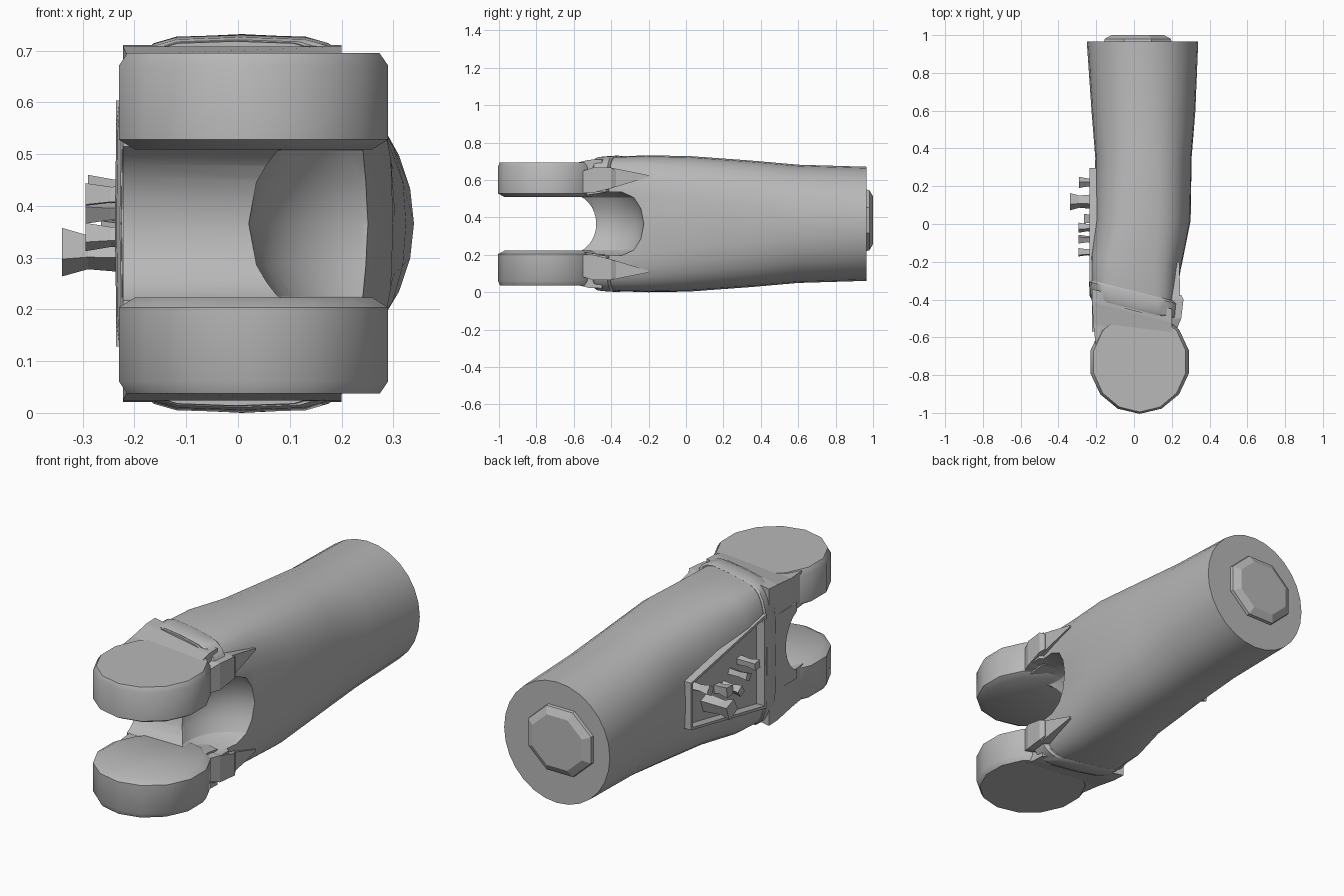
import bpy, bmesh, math

if "Cube" in bpy.data.objects:
    bpy.data.objects.remove(bpy.data.objects["Cube"], do_unlink=True)

MID = 0.366      # height of the mirror plane
SLANT = -0.25    # slope of the slanted front end

grey = bpy.data.materials.new("plain_grey")
grey.use_nodes = True
grey.diffuse_color = (0.48, 0.48, 0.48, 1)
grey.node_tree.nodes["Principled BSDF"].inputs["Base Color"].default_value = (0.48, 0.48, 0.48, 1)


def loft(name, rings, smooth=None):
    """Skin a list of equal rings of points and cap both ends."""
    bm = bmesh.new()
    loops = [[bm.verts.new(p) for p in ring] for ring in rings]
    n = len(loops[0])
    for a, b in zip(loops, loops[1:]):
        for i in range(n):
            j = (i + 1) % n
            bm.faces.new((a[i], a[j], b[j], b[i]))
    bm.faces.new(loops[0])
    bm.faces.new(loops[-1])
    bmesh.ops.recalc_face_normals(bm, faces=bm.faces)
    mesh = bpy.data.meshes.new(name)
    bm.to_mesh(mesh)
    bm.free()
    mesh.materials.append(grey)
    ob = bpy.data.objects.new(name, mesh)
    bpy.context.collection.objects.link(ob)
    if smooth:
        shade(ob, smooth)
    return ob


def shade(ob, angle):
    bpy.ops.object.select_all(action='DESELECT')
    bpy.context.view_layer.objects.active = ob
    ob.select_set(True)
    bpy.ops.object.shade_smooth_by_angle(angle=math.radians(angle))


def section(y, x0, x1, hz, power, shear=0.0, count=28):
    """Rounded-box cross-section, optionally slanted along y."""
    ring = []
    for i in range(count):
        t = math.tau * i / count
        c, s = math.cos(t), math.sin(t)
        x = (x0 + x1) / 2 + (x1 - x0) / 2 * math.copysign(abs(c) ** (2 / power), c)
        z = MID + hz * math.copysign(abs(s) ** (2 / power), s)
        ring.append((x, y + shear * SLANT * x, z))
    return ring


def rect(y, x0, x1, z0, z1, shear=0.0):
    return [(x, y + shear * SLANT * x, z) for x, z in ((x0, z0), (x1, z0), (x1, z1), (x0, z1))]


def disc_ring(cx, cy, rx, ry, z, count):
    return [(cx + rx * math.cos(math.tau * (i + 0.5) / count),
             cy + ry * math.sin(math.tau * (i + 0.5) / count), z) for i in range(count)]


def cut(ob, cutter):
    bpy.context.view_layer.objects.active = ob
    mod = ob.modifiers.new("cut", 'BOOLEAN')
    mod.operation, mod.solver, mod.object = 'DIFFERENCE', 'EXACT', cutter
    bpy.ops.object.modifier_apply(modifier=mod.name)
    bpy.data.objects.remove(cutter, do_unlink=True)


# Main body: round at the back, boxy and slanted at the front
body = loft("body", [
    section(0.965, -0.25, 0.34, 0.305, 2),
    section(0.6, -0.225, 0.325, 0.316, 2.2),
    section(0.35, -0.205, 0.305, 0.338, 2.5),
    section(0.02, -0.21, 0.30, 0.362, 2.8),
    section(-0.2, -0.235, 0.25, 0.366, 3.6, 0.5),
    section(-0.38, -0.23, 0.225, 0.36, 4.5, 1),
    section(-0.46, -0.225, 0.215, 0.352, 4.5, 1)])

# Raised slanted band round the front of the body
band = loft("front_band", [
    section(-0.355, -0.232, 0.235, 0.361, 4.5, 1),
    section(-0.365, -0.238, 0.25, 0.365, 4.5, 1),
    section(-0.44, -0.235, 0.245, 0.36, 4.5, 1),
    section(-0.45, -0.228, 0.23, 0.355, 4.5, 1)])

# Web between the fork arms
web = loft("fork_web", [rect(y, -0.222, 0.19, MID - 0.19, MID + 0.19) for y in (-0.38, -0.57)])

# Hollow front of the web, and the joint scoop on the +x side
profile = [(0.17, -0.17), (0.23, -0.14), (0.265, -0.08), (0.28, 0),
           (0.265, 0.08), (0.23, 0.14), (0.17, 0.17)]
for part in (body, band, web):
    cut(part, loft("hollow_cutter", [
        [(x, -0.62 + 0.14 * math.cos(a), MID + 0.16 * math.sin(a))
         for a in (math.tau * i / 32 for i in range(32))] for x in (-0.5, 0.5)]))
    cut(part, loft("scoop_cutter", [
        disc_ring(0.3, -0.5, r, r, MID + z, 40) for r, z in profile]))

# Tapered panel recess on the -x side, with a thin raised rim
panel = [(0.28, -0.11), (-0.29, -0.22), (-0.29, 0.22), (0.28, 0.11)]
rim = loft("panel_rim", [[(x, y * 1.06, MID + z * 1.08) for y, z in panel] for x in (-0.19, -0.236)])
for part in (body, rim):
    cut(part, loft("panel_cutter", [[(x, y, MID + z) for y, z in panel] for x in (-0.192, -0.4)]))
for part in (body, band, web):
    shade(part, 32)

# Small faceted fittings in the panel: y, z, outer x, half size
for k, (y, z, tip, h) in enumerate([
        (0.12, 0.31, -0.34, 0.05), (0.22, 0.43, -0.29, 0.03), (0.03, 0.35, -0.265, 0.035),
        (-0.02, 0.34, -0.295, 0.028), (-0.08, 0.39, -0.295, 0.025), (-0.15, 0.42, -0.295, 0.028)]):
    loft("panel_fitting_%d" % (k + 1), [
        [(x, y + h * w * math.cos(a), z + h * w * math.sin(a))
         for a in (0.5 + k, 1.9 + k, 3.4 + k, 5.1 + k)]
        for x, w in ((-0.18, 0.9), (tip + 0.05, 0.7), (tip, 1.0))])

# Octagonal boss on the back face
loft("back_boss", [
    [(0.02 + r * math.cos(a), y, 0.385 + r * 0.92 * math.sin(a))
     for a in (math.tau * (i + 0.5) / 8 for i in range(8))]
    for y, r in ((0.955, 0.195), (0.98, 0.19), (1.0, 0.15))])

# Fork: mirrored arms, hinge discs and clamps
for side, s in (("upper", 1), ("lower", -1)):
    def at(z):
        return MID + s * z

    loft(side + "_fork_arm", [
        rect(-0.40, -0.222, 0.2, at(0.165), at(0.345), 1),
        rect(-0.47, -0.222, 0.2, at(0.155), at(0.342), 1),
        rect(-0.56, -0.215, 0.2, at(0.15), at(0.326), 0.5),
        rect(-0.75, -0.19, 0.22, at(0.15), at(0.32))])
    loft(side + "_hinge_disc", [
        disc_ring(0.03, -0.73, rx, ry, at(z), 14) for rx, ry, z in (
            (0.235, 0.24, 0.143), (0.267, 0.275, 0.162),
            (0.267, 0.275, 0.305), (0.25, 0.265, 0.329))], 40)
    # Clamp block with a pointed tail along the +x side
    loft(side + "_clamp", [
        rect(-0.56, 0.17, 0.225, at(0.165), at(0.28)),
        rect(-0.5, 0.17, 0.25, at(0.165), at(0.30)),
        rect(-0.40, 0.17, 0.262, at(0.19), at(0.30)),
        rect(-0.375, 0.17, 0.25, at(0.2), at(0.285))])
    loft(side + "_clamp_tail", [
        rect(-0.40, 0.18, 0.245, at(0.19), at(0.30)),
        rect(-0.20, 0.23, 0.24, at(0.25), at(0.26))])
